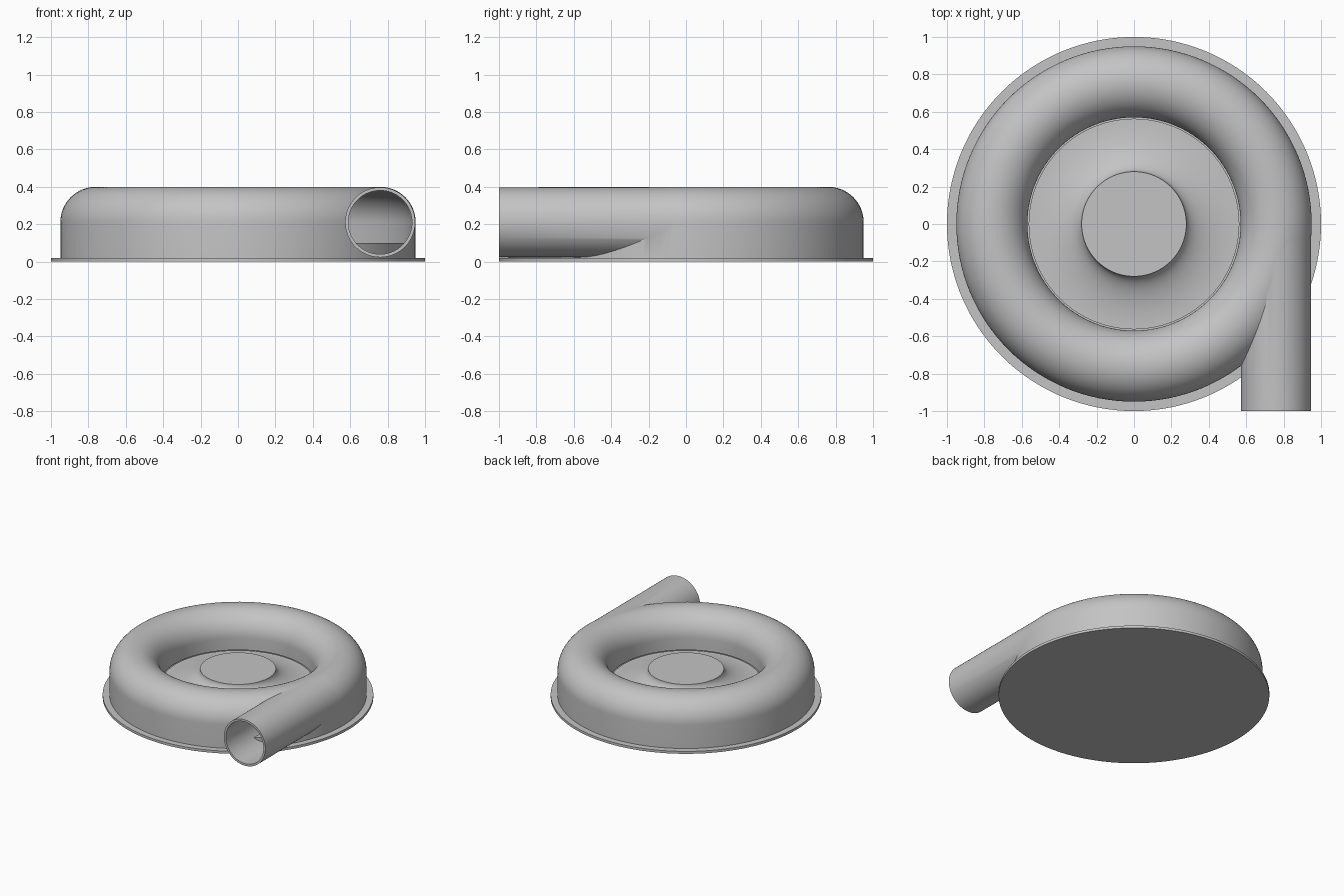
import bpy, bmesh
from math import pi, sin, cos, radians
from mathutils import Matrix

if "Cube" in bpy.data.objects:
    bpy.data.objects.remove(bpy.data.objects["Cube"])

grey = bpy.data.materials.new("housing grey")
grey.use_nodes = True
grey.diffuse_color = (0.55, 0.55, 0.55, 1)
grey.node_tree.nodes["Principled BSDF"].inputs["Base Color"].default_value = grey.diffuse_color

SEGMENTS = 128
RING, TUBE, WALL, MID = 0.76, 0.19, 0.018, 0.21   # volute centreline, tube radius, wall, height


def finish(name, bm):
    bmesh.ops.recalc_face_normals(bm, faces=bm.faces)
    mesh = bpy.data.meshes.new(name)
    bm.to_mesh(mesh)
    bm.free()
    mesh.materials.append(grey)
    obj = bpy.data.objects.new(name, mesh)
    bpy.context.collection.objects.link(obj)
    return obj


def revolve(name, profile):
    """Spin a closed (radius, height) profile around the z axis."""
    bm = bmesh.new()
    verts = [bm.verts.new((r, 0, z)) for r, z in profile]
    edges = [bm.edges.new((a, b)) for a, b in zip(verts, verts[1:] + verts[:1])]
    bmesh.ops.spin(bm, geom=verts + edges, cent=(0, 0, 0), axis=(0, 0, 1),
                   angle=2 * pi, steps=SEGMENTS, use_merge=True)
    bmesh.ops.remove_doubles(bm, verts=bm.verts, dist=1e-5)
    bmesh.ops.dissolve_degenerate(bm, edges=bm.edges, dist=1e-6)
    return finish(name, bm)


def rod(name, radius, y0, y1):
    """Solid cylinder along y, on the outlet axis."""
    bm = bmesh.new()
    place = Matrix.Translation((RING, (y0 + y1) / 2, MID)) @ Matrix.Rotation(pi / 2, 4, "X")
    bmesh.ops.create_cone(bm, cap_ends=True, segments=96, radius1=radius,
                          radius2=radius, depth=y1 - y0, matrix=place)
    return finish(name, bm)


def arc(radius, steps=32):
    """Upper half circle from the outer side to the inner side."""
    return [(RING + radius * cos(pi * i / steps), MID + radius * sin(pi * i / steps))
            for i in range(steps + 1)]


def combine(target, other, operation):
    mod = target.modifiers.new(operation, "BOOLEAN")
    mod.operation, mod.object, mod.solver = operation, other, "EXACT"
    bpy.context.view_layer.objects.active = target
    bpy.ops.object.modifier_apply(modifier=mod.name)
    bpy.data.objects.remove(other)


# Round mounting flange and the floor of the housing
flange = revolve("base_flange", [(0, 0), (1, 0), (1, 0.02), (0, 0.02)])
floor = revolve("housing_floor", [(0, 0.015), (0.94, 0.015), (0.94, 0.1), (0, 0.1)])

# Hollow ring-shaped housing: straight walls below a half-round roof
inner = arc(TUBE - WALL)[::-1]
lip = 0.115
shell = ([(RING + TUBE, 0.02)] + arc(TUBE) + [(RING - TUBE, lip), (inner[0][0], lip)]
         + inner + [(inner[-1][0], 0.02)])
volute = revolve("volute_housing", shell)

# Tangential outlet pipe, joined and bored through
combine(volute, rod("outlet_pipe", 0.187, -1, 0), "UNION")
combine(volute, rod("outlet_bore", 0.17, -1.1, 0.02), "DIFFERENCE")

# Hub with a flared skirt in the middle
hub_r, rim_r, hub_z = 0.28, 0.563, 0.23
flare = [(rim_r - (rim_r - hub_r) * cos(pi / 2 * i / 20),
          hub_z - (hub_z - lip) * sin(pi / 2 * i / 20)) for i in range(21)]
hub = revolve("flared_hub", [(0, 0.09), (0, hub_z)] + flare + [(rim_r, 0.09)])

# Smooth curved surfaces, keep rims crisp
bpy.ops.object.select_all(action="DESELECT")
for obj in (flange, floor, volute, hub):
    obj.select_set(True)
bpy.context.view_layer.objects.active = volute
bpy.ops.object.shade_smooth_by_angle(angle=radians(30))
